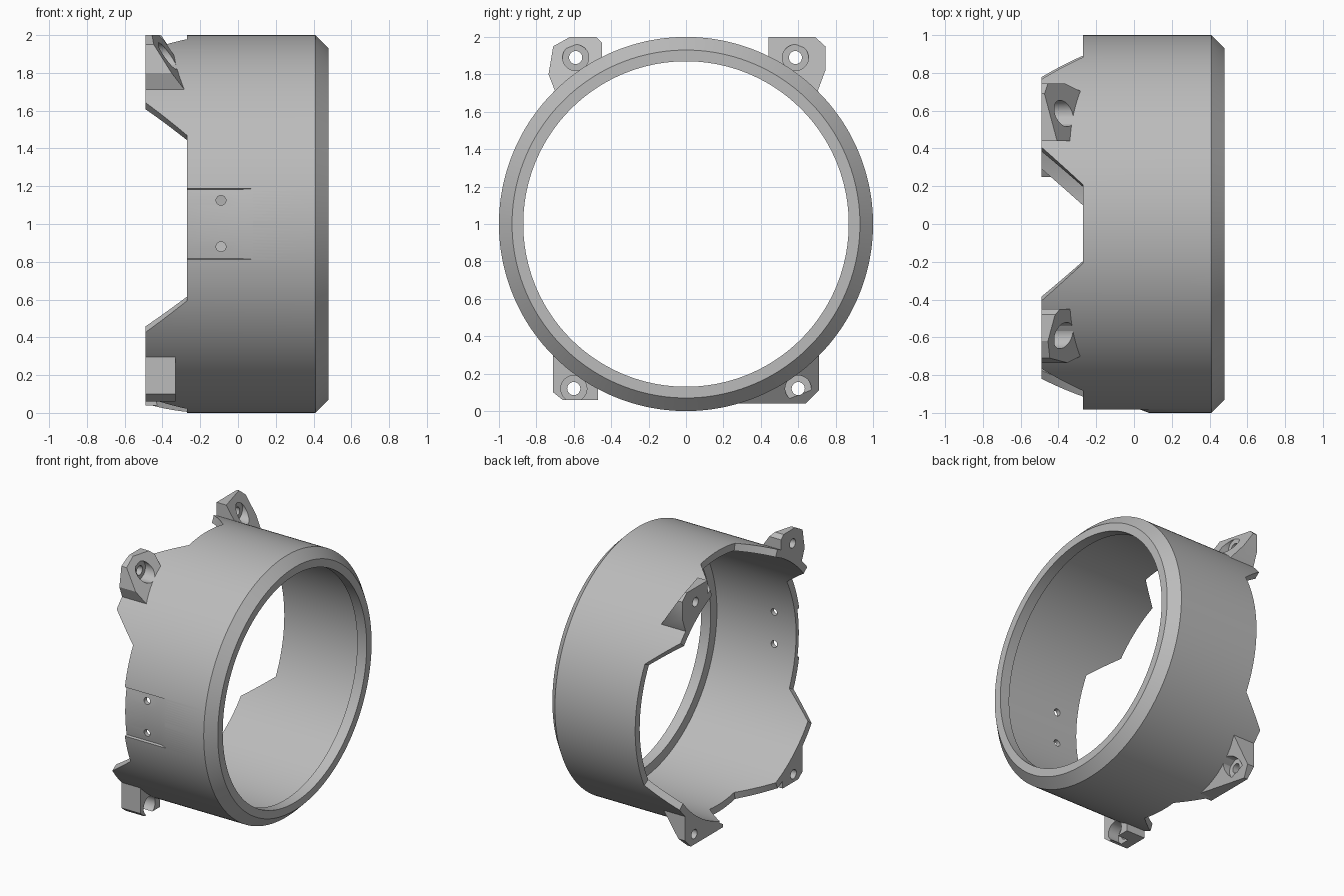
import bpy, bmesh
from math import sin, cos, radians
from mathutils import Vector, Matrix

if "Cube" in bpy.data.objects:
    bpy.data.objects.remove(bpy.data.objects["Cube"], do_unlink=True)

grey = bpy.data.materials.new("plain grey")
grey.use_nodes = True
grey.diffuse_color = (0.5, 0.5, 0.5, 1)
grey.node_tree.nodes["Principled BSDF"].inputs["Base Color"].default_value = (0.5, 0.5, 0.5, 1)

REAR, EDGE, BORE = -0.49, -0.27, 0.945


def finish(bm, name):
    bmesh.ops.recalc_face_normals(bm, faces=bm.faces)
    mesh = bpy.data.meshes.new(name)
    bm.to_mesh(mesh)
    bm.free()
    obj = bpy.data.objects.new(name, mesh)
    bpy.context.collection.objects.link(obj)
    mesh.materials.append(grey)
    return obj


def cut(obj, cutters):
    """Subtract the cutters, bake the result and remove them."""
    for c in cutters:
        m = obj.modifiers.new("cut", "BOOLEAN")
        m.operation, m.solver, m.object = "DIFFERENCE", "EXACT", c
    bpy.context.view_layer.update()
    result = obj.evaluated_get(bpy.context.evaluated_depsgraph_get())
    mesh = bpy.data.meshes.new_from_object(result)
    obj.modifiers.clear()
    obj.data = mesh
    for c in cutters:
        bpy.data.objects.remove(c, do_unlink=True)


def cylinder(axis, centre, radius, length, segments=32):
    bm = bmesh.new()
    turn = Matrix.Rotation(radians(90), 4, "Y" if axis == "X" else "X")
    bmesh.ops.create_cone(bm, cap_ends=True, segments=segments, radius1=radius,
                          radius2=radius, depth=length,
                          matrix=Matrix.Translation(centre) @ turn)
    obj = finish(bm, "cutter")
    obj.hide_render = True
    return obj


def sweep(profile_at, angles, closed, name):
    """Turn an (x, radius) profile about the x axis through z = 1."""
    bm = bmesh.new()
    rings = []
    for a in angles:
        t = radians(a)
        rings.append([bm.verts.new((x, r * cos(t), 1 + r * sin(t))) for x, r in profile_at(a)])
    n = len(rings[0])
    pairs = list(zip(rings, rings[1:]))
    if closed:
        pairs.append((rings[-1], rings[0]))
    for p, q in pairs:
        for i in range(n):
            j = (i + 1) % n
            bm.faces.new((p[i], p[j], q[j], q[i]))
    if not closed:
        bm.faces.new(rings[0])
        bm.faces.new(rings[-1])
    return finish(bm, name)


# Rear tabs: angles where each one starts, becomes full, stops being full, ends
TABS = [(28, 40, 66, 78), (102, 114, 140, 152), (204, 215, 246, 258), (276, 288, 321, 333)]


def rear_edge(a):
    for a0, a1, a2, a3 in TABS:
        if a0 < a < a3:
            k = min(1, (a - a0) / (a1 - a0), (a3 - a) / (a3 - a2))
            return EDGE + k * (REAR - EDGE)
    return EDGE


def ring_profile(a):
    x = rear_edge(a)
    return [(x, BORE), (x, 1), (0.41, 1), (0.48, 0.93), (0.48, 0.87), (0.40, 0.87), (0.40, BORE)]


ring = sweep(ring_profile, range(360), True, "ring_body")

# Recessed pad with a ramp and two holes on the front
pad = sweep(lambda a: [(-0.6, 0.978), (0.02, 0.978), (0.08, 1.0), (0.08, 1.1), (-0.6, 1.1)],
            [180 + 10.8 * i / 10 for i in range(-10, 11)], False, "cutter")
pad_holes = [cylinder("Y", (-0.09, -0.95, z), 0.026, 0.3) for z in (0.88, 1.125)]
cut(ring, [pad] + pad_holes)


def lug(name, outline, hole, slope=None, front=EDGE):
    """Screw lug: extruded outline, sloped face, bore clearance, counterbored hole."""
    bm = bmesh.new()
    face = bm.faces.new([bm.verts.new((REAR, y, z)) for y, z in outline])
    new = bmesh.ops.extrude_face_region(bm, geom=[face])["geom"]
    bmesh.ops.translate(bm, vec=(front - REAR, 0, 0),
                        verts=[v for v in new if isinstance(v, bmesh.types.BMVert)])
    bmesh.ops.recalc_face_normals(bm, faces=bm.faces)
    if slope:
        point, normal = slope
        cutline = bmesh.ops.bisect_plane(bm, geom=bm.verts[:] + bm.edges[:] + bm.faces[:],
                                         plane_co=Vector(point), plane_no=Vector(normal),
                                         clear_outer=True)["geom_cut"]
        bmesh.ops.contextual_create(
            bm, geom=[e for e in cutline if isinstance(e, bmesh.types.BMEdge)])
    obj = finish(bm, name)
    y, z = hole
    cut(obj, [cylinder("X", (0, 0, 1), BORE + 0.005, 2, 180),
              cylinder("X", (-0.4, y, z), 0.035, 1),
              cylinder("X", (-0.42 + 0.25, y, z), 0.07, 0.5)])
    return obj


lugs = [
    lug("top_front_lug",
        [(-0.45, 1.8), (-0.45, 1.97), (-0.48, 2.0), (-0.62, 2.0), (-0.71, 1.95), (-0.735, 1.8),
         (-0.70, 1.71), (-0.6, 1.71)],
        (-0.59, 1.89), ((-0.41, -0.45, 2), (1, -0.267, 0.67))),
    lug("top_back_lug",
        [(0.44, 1.8), (0.44, 2.0), (0.69, 2.0), (0.745, 1.95), (0.745, 1.82), (0.70, 1.70),
         (0.6, 1.70)],
        (0.585, 1.89), ((-0.41, 0.45, 2), (1, 0.267, 0.67))),
    lug("bottom_front_lug",
        [(-0.47, 0.25), (-0.47, 0.06), (-0.66, 0.06), (-0.71, 0.1), (-0.71, 0.3), (-0.6, 0.3)],
        (-0.6, 0.12), None, -0.33),
    lug("bottom_back_lug",
        [(0.25, 0.06), (0.25, 0.04), (0.64, 0.04), (0.71, 0.11), (0.71, 0.3), (0.6, 0.3)],
        (0.6, 0.12), ((-0.41, 0.45, 0.04), (1, 0.267, -0.67))),
]

# Smooth curved walls, crisp edges
bpy.ops.object.select_all(action="DESELECT")
for obj in [ring] + lugs:
    obj.select_set(True)
bpy.context.view_layer.objects.active = ring
bpy.ops.object.shade_smooth_by_angle(angle=radians(25))
